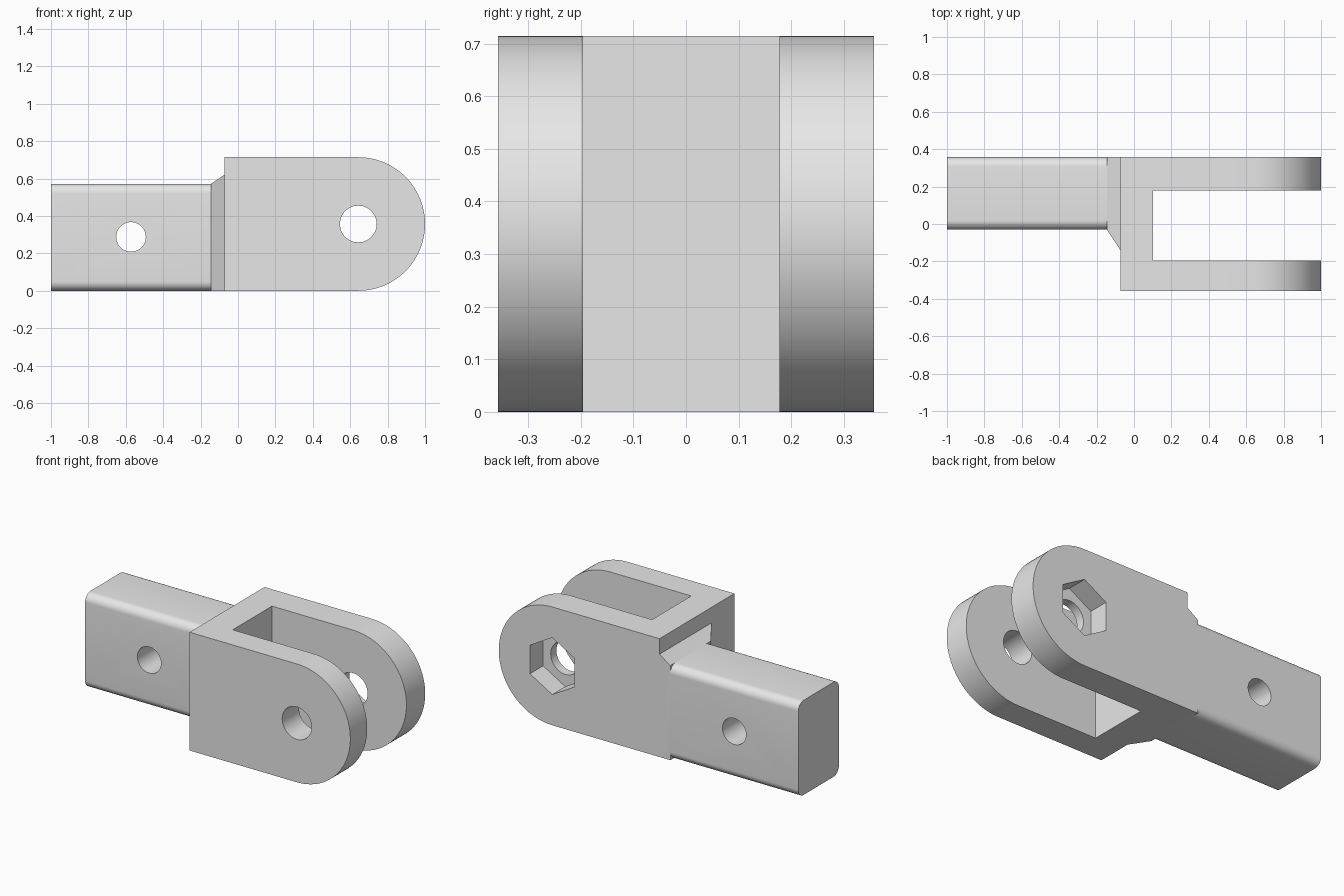
import bpy, bmesh, math
from mathutils import Vector

if "Cube" in bpy.data.objects:
    bpy.data.objects.remove(bpy.data.objects["Cube"])

steel = bpy.data.materials.new("light_grey")
steel.diffuse_color = (0.8, 0.8, 0.8, 1)
steel.use_nodes = True
steel.node_tree.nodes["Principled BSDF"].inputs["Base Color"].default_value = steel.diffuse_color

BACK, FRONT = 0.357, -0.357     # block faces in y
TOP, R = 0.714, 0.357           # block height and end radius
EYE_X, EYE_Z = 0.643, 0.357     # pin axis


def loft(name, a, b):
    """Closed solid between two matching loops of points."""
    bm = bmesh.new()
    va = [bm.verts.new(p) for p in a]
    vb = [bm.verts.new(p) for p in b]
    n = len(va)
    bm.faces.new(va)
    bm.faces.new(vb[::-1])
    for i in range(n):
        j = (i + 1) % n
        bm.faces.new((va[j], va[i], vb[i], vb[j]))
    bmesh.ops.recalc_face_normals(bm, faces=bm.faces)
    me = bpy.data.meshes.new(name)
    bm.to_mesh(me)
    bm.free()
    me.materials.append(steel)
    ob = bpy.data.objects.new(name, me)
    bpy.context.collection.objects.link(ob)
    return ob


def arc(cx, cy, r, start, end, n):
    return [(cx + r * math.cos(math.radians(start + (end - start) * i / n)),
             cy + r * math.sin(math.radians(start + (end - start) * i / n)))
            for i in range(n + 1)]


def along_y(name, xz, y0, y1):
    return loft(name, [(x, y0, z) for x, z in xz], [(x, y1, z) for x, z in xz])


def along_x(name, x0, yz0, x1, yz1):
    return loft(name, [(x0, y, z) for y, z in yz0], [(x1, y, z) for y, z in yz1])


def rect(u0, u1, v0, v1):
    return [(u0, v0), (u1, v0), (u1, v1), (u0, v1)]


def combine(target, tool, operation):
    mod = target.modifiers.new(operation.lower(), 'BOOLEAN')
    mod.operation, mod.solver, mod.object = operation, 'EXACT', tool
    bpy.context.view_layer.objects.active = target
    bpy.ops.object.modifier_apply(modifier=mod.name)
    bpy.data.objects.remove(tool, do_unlink=True)


# Fork block with round end
profile = [(-0.073, TOP), (-0.073, 0)] + arc(EYE_X, EYE_Z, R, -90, 90, 48)
fork = along_y("fork_bracket", profile, FRONT, BACK)

# Flared neck between bar and block
neck = along_x("neck", -0.145, rect(-0.03, BACK, 0, 0.571),
               -0.073, rect(-0.14, BACK, 0, 0.62))
combine(fork, neck, 'UNION')

# Bar with rounded long edges
r, y0, y1, z1 = 0.05, -0.03, BACK, 0.571
section = (arc(y1 - r, z1 - r, r, 0, 90, 8) + arc(y0 + r, z1 - r, r, 90, 180, 8)
           + arc(y0 + r, r, r, 180, 270, 8) + arc(y1 - r, r, r, 270, 360, 8))
combine(fork, along_x("bar", -1, section, -0.11, section), 'UNION')

# Slot between the two arms
combine(fork, along_y("slot", rect(0.102, 1.2, -0.2, 1), -0.196, 0.178), 'DIFFERENCE')

# Pin hole, bar hole and hexagonal nut pocket
for name, x, z, rad, sides, start, ya, yb in (
        ("pin_hole", EYE_X, EYE_Z, 0.098, 48, 0, -0.6, 0.6),
        ("bar_hole", -0.572, 0.288, 0.079, 48, 0, -0.6, 0.6),
        ("nut_pocket", EYE_X, EYE_Z, 0.172, 6, 90, BACK - 0.125, 0.6)):
    ring = arc(x, z, rad, start, start + 360, sides)[:-1]
    combine(fork, along_y(name, ring, ya, yb), 'DIFFERENCE')

# Smooth the round surfaces, keep edges sharp
bpy.ops.object.select_all(action='DESELECT')
fork.select_set(True)
bpy.context.view_layer.objects.active = fork
bpy.ops.object.shade_smooth_by_angle(angle=math.radians(25))
